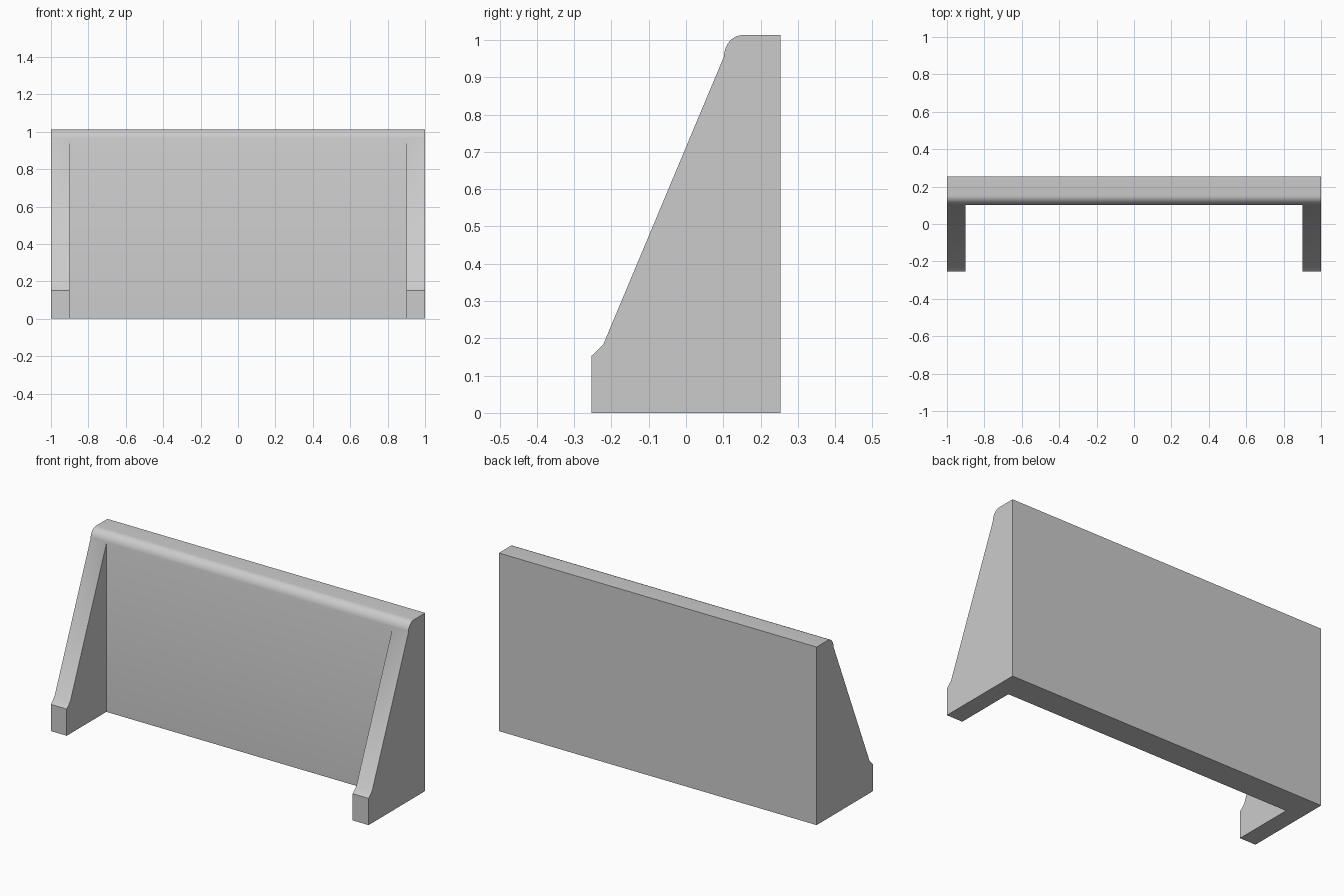
import bpy
import bmesh
from math import sin, cos, pi, radians

cube = bpy.data.objects.get("Cube")
if cube:
    bpy.data.objects.remove(cube)

# Plain grey material
grey = bpy.data.materials.new("light grey")
grey.use_nodes = True
colour = (0.6, 0.6, 0.6, 1)
grey.diffuse_color = colour
grey.node_tree.nodes["Principled BSDF"].inputs["Base Color"].default_value = colour

# Main sizes
HALF_W, INNER, BACK, TOP = 1.0, 0.9, 0.254, 1.013
WALL, LIP, R, STEPS = 0.102, 0.956, 0.05, 10

# Side outlines as (y, z): wall with rounded top lip, and leg brace in front
base, lip = (WALL, 0), (WALL, LIP)
arc = [(WALL + R * (1 - cos(a)), LIP + (TOP - LIP) * sin(a))
       for a in (i * pi / 2 / STEPS for i in range(1, STEPS + 1))]
wall = [lip] + arc + [(BACK, TOP), (BACK, 0), base]
brace = [base, (-BACK, 0), (-BACK, 0.152), (-0.222, 0.183), lip]

bm = bmesh.new()
cache = {}


def vert(x, p):
    """Shared vertex at x on the side outline."""
    if (x, p) not in cache:
        cache[x, p] = bm.verts.new((x, *p))
    return cache[x, p]


def strip(x0, x1, path):
    """Band of quads following the outline between two x stations."""
    for p, q in zip(path, path[1:]):
        bm.faces.new([vert(x0, p), vert(x1, p), vert(x1, q), vert(x0, q)])


# Back wall between the braces, closed by its front face
strip(-INNER, INNER, wall + [lip])

# Braces at both ends, with outer and inner side faces
for s in (-1, 1):
    strip(s * HALF_W, s * INNER, wall)
    strip(s * HALF_W, s * INNER, brace)
    bm.faces.new([vert(s * HALF_W, p) for p in wall + brace[1:-1]])
    bm.faces.new([vert(s * INNER, p) for p in brace])

bmesh.ops.recalc_face_normals(bm, faces=bm.faces)
mesh = bpy.data.meshes.new("braced_wall")
bm.to_mesh(mesh)
bm.free()
mesh.materials.append(grey)
obj = bpy.data.objects.new("braced_wall", mesh)
bpy.context.collection.objects.link(obj)

# Smooth the rounded lip, keep the corners sharp
bpy.ops.object.select_all(action="DESELECT")
obj.select_set(True)
bpy.context.view_layer.objects.active = obj
bpy.ops.object.shade_smooth_by_angle(angle=radians(30))
